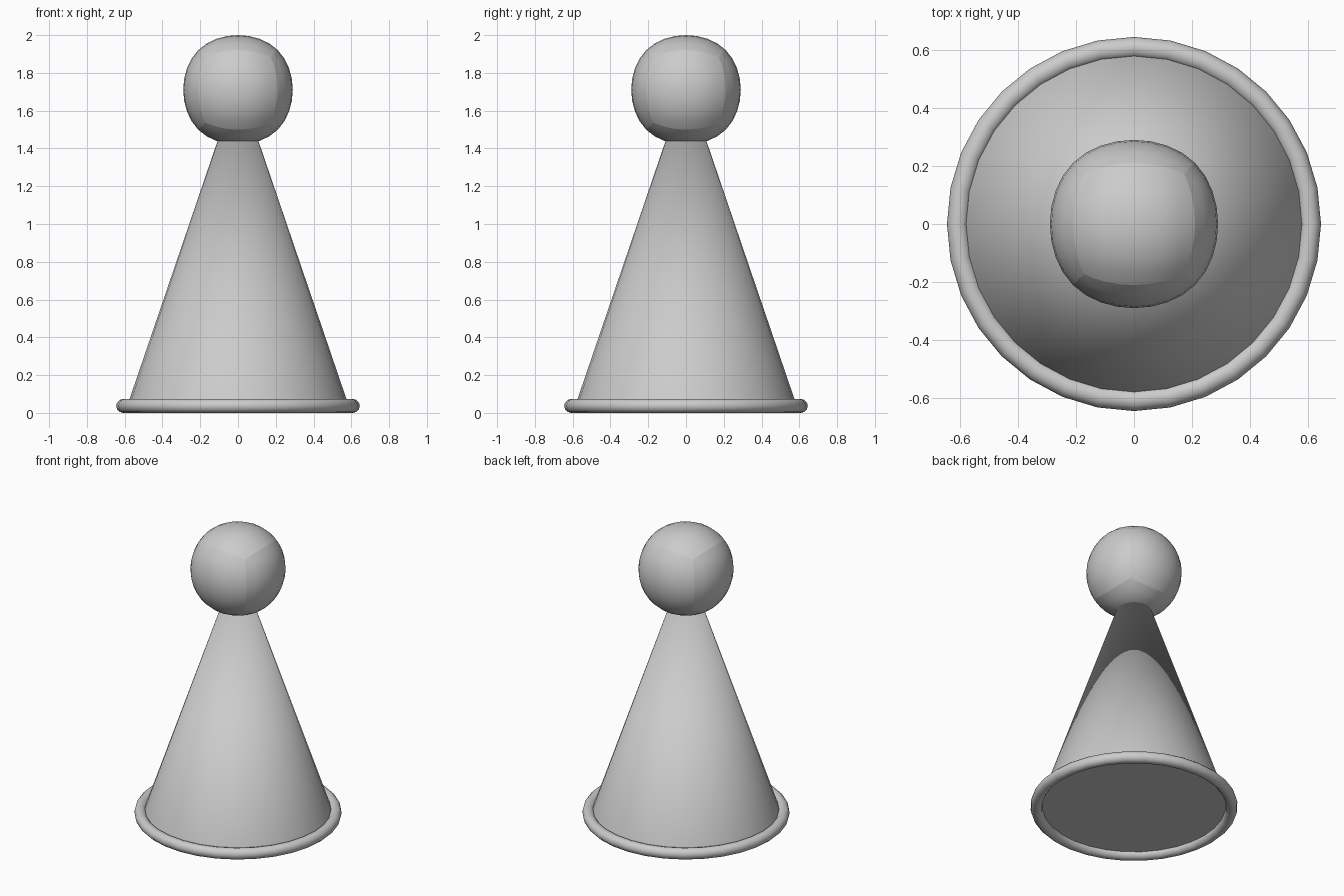
import bpy
from math import radians

if "Cube" in bpy.data.objects:
    bpy.data.objects.remove(bpy.data.objects["Cube"])


def finish(name, angle=40):
    obj = bpy.context.object
    obj.name = name
    bpy.ops.object.shade_smooth_by_angle(angle=radians(angle))
    return obj


SIDES = 32
RIM_R, RIM_T = 0.608, 0.037   # rim major radius and thickness radius
APEX_Z = 1.757                # cone tip, hidden inside the ball
BALL_HALF = 0.29

# Cone body, closed at the bottom, starting at the middle of the rim
height = APEX_Z - RIM_T
bpy.ops.mesh.primitive_cone_add(vertices=SIDES, radius1=0.341 * height, radius2=0,
                                depth=height, location=(0, 0, RIM_T + height / 2))
finish("cone_body")

# Rolled rim around the base
bpy.ops.mesh.primitive_torus_add(major_segments=SIDES, minor_segments=12,
                                 major_radius=RIM_R, minor_radius=RIM_T,
                                 location=(0, 0, RIM_T))
finish("base_rim")

# Ball: a subdivided cube whose original edges stay faintly visible
cage = BALL_HALF / 0.8395     # smoothed cube shrinks to this share of its cage
bpy.ops.mesh.primitive_cube_add(size=2 * cage, location=(0, 0, 2 - BALL_HALF))
ball = bpy.context.object
ball.name = "ball"
for poly in ball.data.polygons:
    poly.use_smooth = True
for edge in ball.data.edges:
    edge.use_edge_sharp = True
subsurf = ball.modifiers.new("round", 'SUBSURF')
subsurf.levels = subsurf.render_levels = 3
